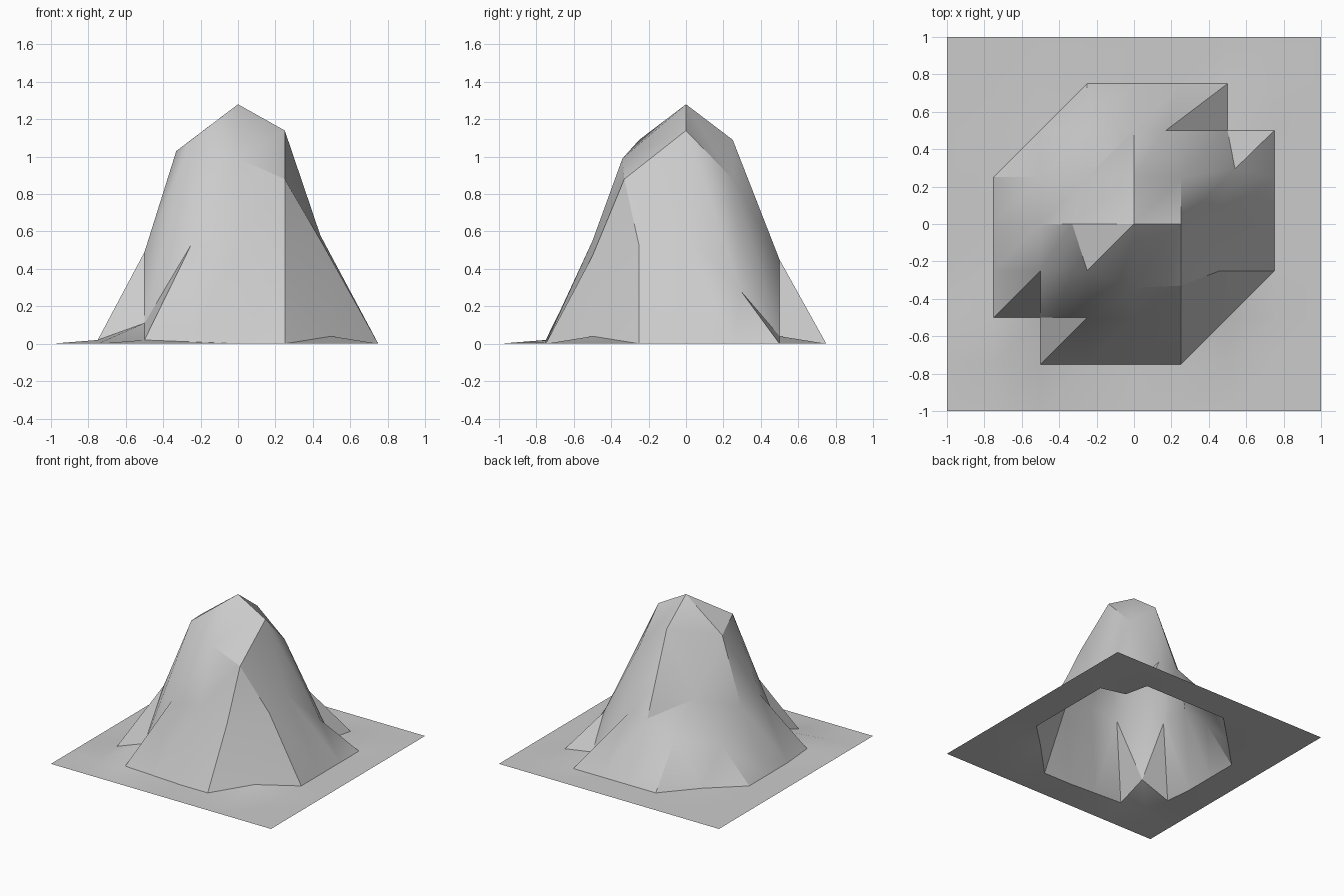
import bpy, bmesh, math

if "Cube" in bpy.data.objects:
    bpy.data.objects.remove(bpy.data.objects["Cube"])

STEP = 0.25
# heights of the hill over the inner grid, rows from back (y=0.75) to front
ROWS = [
    [0, 0, 0, 0, 0, 0, 0],
    [0, .01, .35, .45, .45, .04, 0],
    [0, .27, .58, 1.09, .88, .28, 0],
    [0, .49, 1.03, 1.28, 1.14, .58, 0],
    [0, .49, 1.09, .99, .88, .52, 0],
    [.02, .11, .53, .55, .47, .04, 0],
    [0, .02, .01, 0, 0, 0, 0],
]
# sideways nudges of a few points, keyed by grid column and row from the centre
NUDGE = {(-1, 0): (-.08, 0), (0, -1): (0, -.09), (1, -1): (0, -.08),
         (2, -1): (-.04, 0), (2, 0): (-.06, 0), (1, 2): (-.08, 0),
         (2, 1): (.04, .045)}


def height(i, j):
    return ROWS[3 - j][i + 3] if max(abs(i), abs(j)) <= 3 else 0.0


# terrain sheet: grid of points, every cell split along the same diagonal
bm = bmesh.new()
pts = {}
for i in range(-4, 5):
    for j in range(-4, 5):
        dx, dy = NUDGE.get((i, j), (0, 0))
        pts[i, j] = bm.verts.new((i * STEP + dx, j * STEP + dy, height(i, j)))
for i in range(-4, 4):
    for j in range(-4, 4):
        a, b = pts[i, j], pts[i + 1, j]
        c, d = pts[i + 1, j + 1], pts[i, j + 1]
        bm.faces.new((a, b, c))
        bm.faces.new((a, c, d))
mesh = bpy.data.meshes.new("hill_terrain")
bm.to_mesh(mesh)
bm.free()

# one plain grey
grey = bpy.data.materials.new("plain grey")
grey.diffuse_color = (0.6, 0.6, 0.6, 1)
grey.use_nodes = True
grey.node_tree.nodes["Principled BSDF"].inputs["Base Color"].default_value = grey.diffuse_color
mesh.materials.append(grey)

hill = bpy.data.objects.new("hill_terrain", mesh)
bpy.context.collection.objects.link(hill)
bpy.context.view_layer.objects.active = hill
hill.select_set(True)
bpy.ops.object.shade_smooth_by_angle(angle=math.radians(30))
